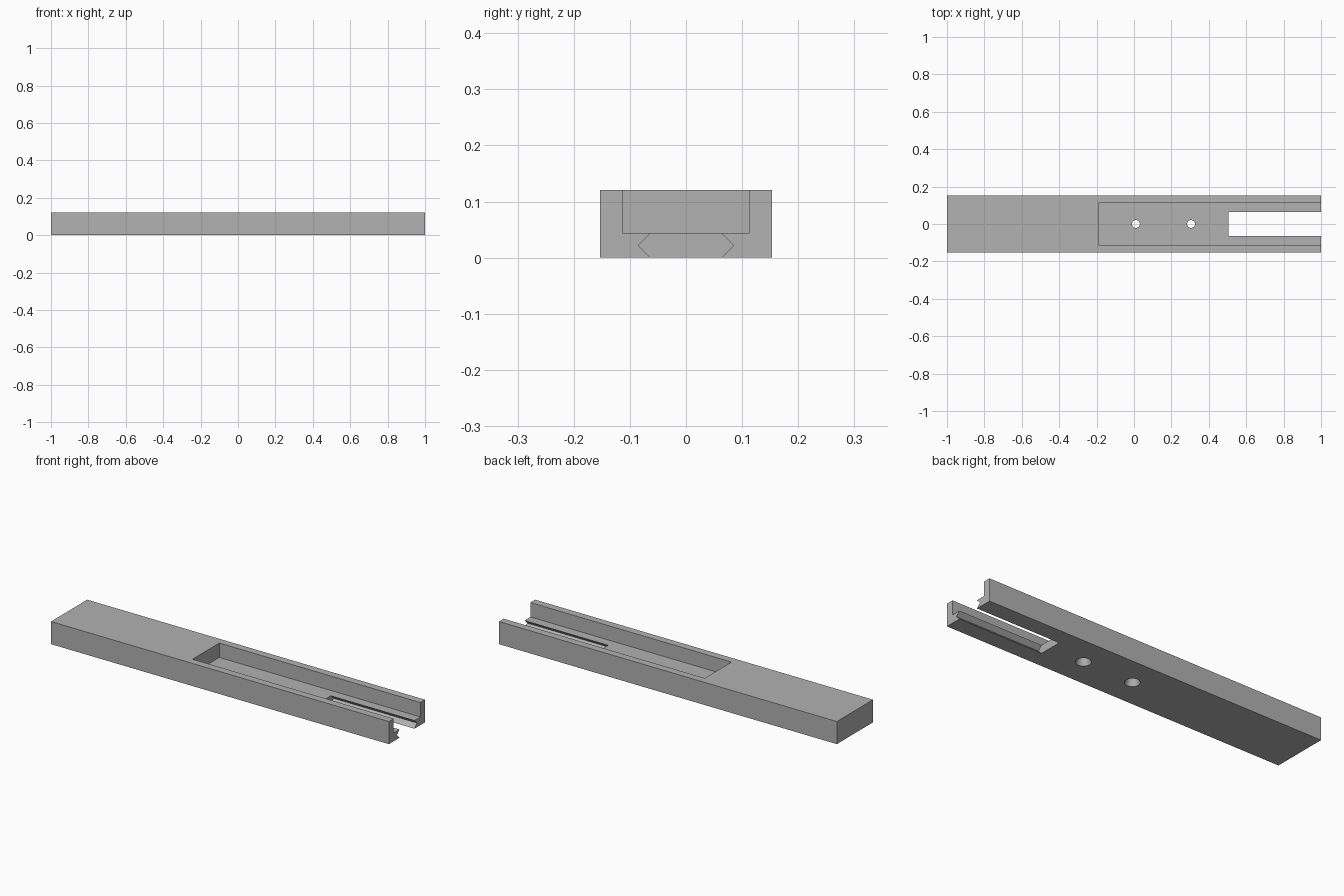
import bpy
import bmesh
import math

cube = bpy.data.objects.get("Cube")
if cube:
    bpy.data.objects.remove(cube, do_unlink=True)

END = 1.0
HALF_W = 0.153
HEIGHT = 0.121
FLOOR = 0.044      # height of the pocket floor
OVER = 0.05        # cutter overshoot

grey = bpy.data.materials.new("plain grey")
grey.use_nodes = True
colour = (0.445, 0.445, 0.445, 1)
grey.diffuse_color = colour
grey.node_tree.nodes["Principled BSDF"].inputs["Base Color"].default_value = colour


def add_object(name, bm):
    bmesh.ops.recalc_face_normals(bm, faces=bm.faces)
    mesh = bpy.data.meshes.new(name)
    bm.to_mesh(mesh)
    bm.free()
    mesh.materials.append(grey)
    obj = bpy.data.objects.new(name, mesh)
    bpy.context.collection.objects.link(obj)
    return obj


def prism(name, profile, x0, x1):
    """Extrude a (y, z) profile along x."""
    bm = bmesh.new()
    face = bm.faces.new([bm.verts.new((x0, y, z)) for y, z in profile])
    moved = bmesh.ops.extrude_face_region(bm, geom=[face])["geom"]
    verts = [v for v in moved if isinstance(v, bmesh.types.BMVert)]
    bmesh.ops.translate(bm, verts=verts, vec=(x1 - x0, 0, 0))
    return add_object(name, bm)


def box_profile(half, z0, z1):
    return [(-half, z0), (half, z0), (half, z1), (-half, z1)]


def tapered_bore(name, x, r_bottom, r_top):
    """Cone through the floor, extended past both faces."""
    slope = (r_top - r_bottom) / FLOOR
    z0, z1 = -0.01, FLOOR + 0.01
    bm = bmesh.new()
    bmesh.ops.create_cone(bm, cap_ends=True, segments=48,
                          radius1=r_bottom + slope * z0,
                          radius2=r_bottom + slope * z1, depth=z1 - z0)
    bmesh.ops.translate(bm, verts=bm.verts, vec=(x, 0, (z0 + z1) / 2))
    return add_object(name, bm)


# Solid bar
bar = prism("slotted_bar", box_profile(HALF_W, 0, HEIGHT), -END, END)

# Open-ended pocket in the top
pocket = prism("pocket_cutter", box_profile(0.113, FLOOR, HEIGHT + OVER), -0.19, END + OVER)

# Through slot with V-grooved sides
side = [(0.063, -OVER), (0.063, 0), (0.085, FLOOR / 2), (0.063, FLOOR), (0.063, FLOOR + 0.02)]
slot_profile = side + [(-y, z) for y, z in reversed(side)]
slot = prism("slot_cutter", slot_profile, 0.505, END + OVER)

# Countersunk screw holes
holes = [tapered_bore("hole_cutter", x, 0.037, 0.021) for x in (0.01, 0.305)]

# Cut the bar, then drop the cutters
cutters = [pocket, slot] + holes
for cutter in cutters:
    mod = bar.modifiers.new(cutter.name, 'BOOLEAN')
    mod.operation = 'DIFFERENCE'
    mod.solver = 'EXACT'
    mod.object = cutter
    cutter.hide_render = True

bpy.context.view_layer.objects.active = bar
for obj in bpy.context.selected_objects:
    obj.select_set(False)
bar.select_set(True)
for mod in list(bar.modifiers):
    bpy.ops.object.modifier_apply(modifier=mod.name)
for cutter in cutters:
    bpy.data.objects.remove(cutter, do_unlink=True)

bpy.ops.object.shade_smooth_by_angle(angle=math.radians(30))
